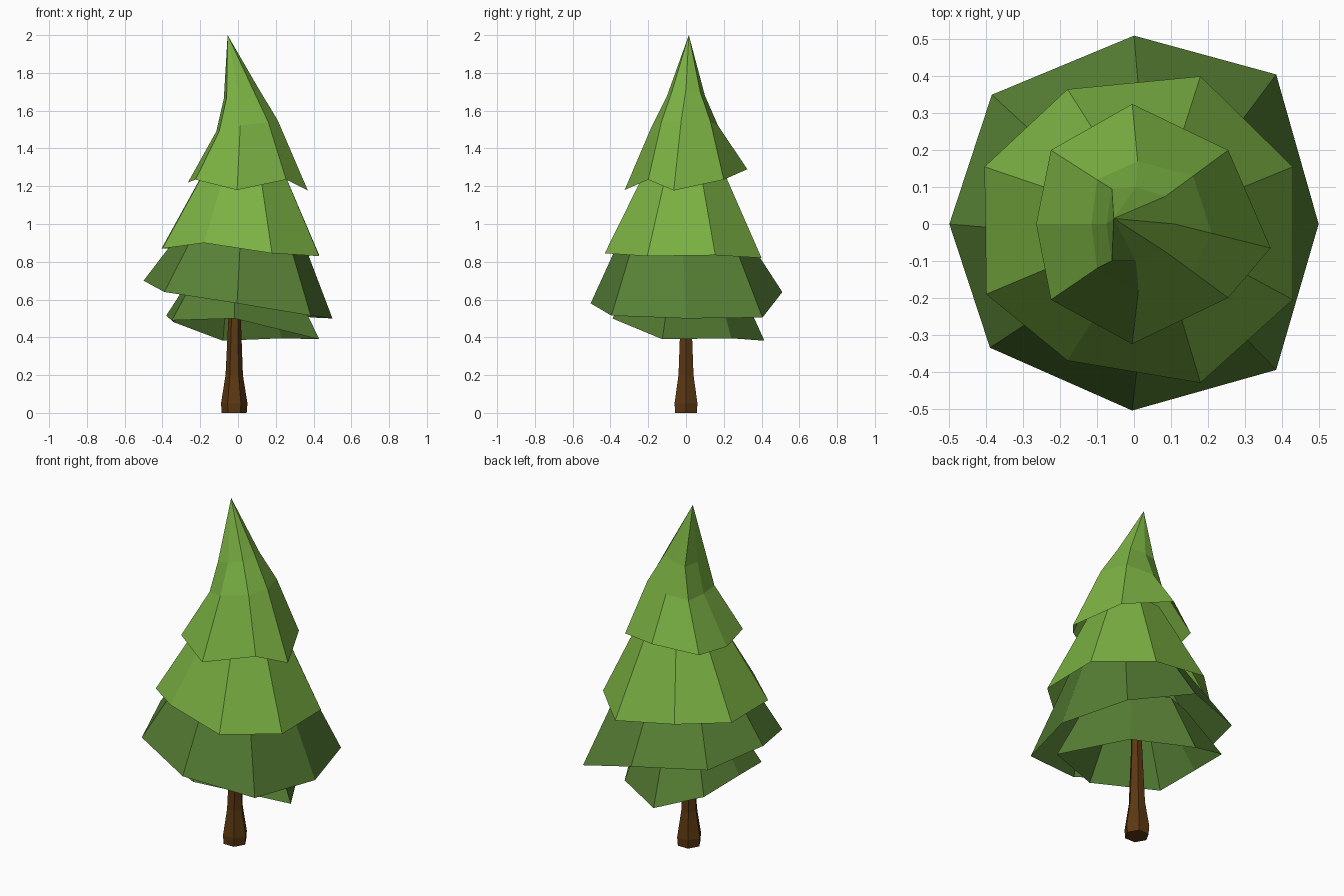
import bpy, math


def material(name, rgb):
    m = bpy.data.materials.new(name)
    m.diffuse_color = (*rgb, 1)
    return m


LIGHT = material("light green", (0.196, 0.44, 0.055))
DARK = material("dark green", (0.095, 0.215, 0.035))
BROWN = material("bark brown", (0.107, 0.040, 0.006))


def loft(name, rings, mat, apex=None, floor=False):
    """Join counter-clockwise rings of equal length, lowest first."""
    n = len(rings[0])
    verts = [p for r in rings for p in r]
    faces = []
    for k in range(len(rings) - 1):
        for i in range(n):
            j = (i + 1) % n
            a, b = k * n, (k + 1) * n
            faces.append((a + i, a + j, b + j, b + i))
    top = (len(rings) - 1) * n
    if apex:
        verts.append(apex)
        faces += [(top + i, top + (i + 1) % n, len(verts) - 1) for i in range(n)]
    else:
        faces.append(tuple(range(top, top + n)))
    if floor:
        faces.append(tuple(reversed(range(n))))
    me = bpy.data.meshes.new(name)
    me.from_pydata(verts, [], faces)
    me.materials.append(mat)
    ob = bpy.data.objects.new(name, me)
    bpy.context.collection.objects.link(ob)
    return ob


def skirt(name, rim, top_z, factor, dx, dy, mat):
    """Hollow tier: uneven rim narrowing to a level ring."""
    upper = [(x * factor + dx, y * factor + dy, top_z) for x, y, z in rim]
    return loft(name, [rim, upper], mat)


# trunk: flared hexagonal post
def hexagon(cx, r, z):
    return [(cx + r * math.cos(math.pi / 3 * i), r * math.sin(math.pi / 3 * i), z)
            for i in range(6)]


loft("trunk", [hexagon(-0.02, 0.066, 0), hexagon(-0.02, 0.07, 0.05),
               hexagon(-0.02, 0.046, 0.2), hexagon(-0.018, 0.033, 0.5),
               hexagon(-0.01, 0.025, 0.9)], BROWN, floor=True)

# lowest tier, mostly under the wide one
skirt("lowest_branches",
      [(0.43, -0.125, 0.39), (0.23, 0.24, 0.395), (-0.08, 0.415, 0.382),
       (-0.34, 0.32, 0.48), (-0.38, 0.05, 0.515), (-0.35, -0.2, 0.49),
       (-0.02, -0.39, 0.5)], 0.75, 0.6, 0, 0, DARK)

# wide tier
skirt("wide_branches",
      [(0.5, 0, 0.5), (0.385, 0.405, 0.505), (0, 0.51, 0.64), (-0.385, 0.35, 0.66),
       (-0.5, 0, 0.7), (-0.39, -0.335, 0.64), (-0.005, -0.505, 0.58),
       (0.385, -0.395, 0.515)], 1.0, 0.58, 0.02, -0.02, DARK)

# middle tier
skirt("middle_branches",
      [(0.43, 0.155, 0.835), (0.18, 0.4, 0.82), (-0.18, 0.365, 0.88),
       (-0.405, 0.155, 0.87), (-0.4, -0.19, 0.87), (-0.18, -0.37, 0.9),
       (0.18, -0.43, 0.845), (0.43, -0.205, 0.83)], 1.35, 0.42, 0.03, 0, LIGHT)

# top tier with leaning tip
rim = [(0.37, -0.065, 1.177), (0.255, 0.2, 1.235), (-0.005, 0.325, 1.29),
       (-0.225, 0.2, 1.235), (-0.265, 0, 1.22), (-0.225, -0.205, 1.235),
       (-0.005, -0.325, 1.18), (0.255, -0.2, 1.235)]
mid = [(0.21, -0.025, 1.55), (0.16, 0.13, 1.54), (0.01, 0.17, 1.52),
       (-0.1, 0.12, 1.49), (-0.115, 0, 1.49), (-0.1, -0.12, 1.49),
       (0.012, -0.18, 1.52), (0.16, -0.13, 1.54)]
high = [(0.11, 0, 1.715), (0.085, 0.075, 1.7), (0.005, 0.1, 1.68),
        (-0.06, 0.095, 1.67), (-0.075, 0, 1.665), (-0.06, -0.1, 1.67),
        (0.005, -0.1, 1.68), (0.085, -0.075, 1.7)]
loft("top_branches", [rim, mid, high], LIGHT, apex=(-0.055, 0.015, 2.0))
